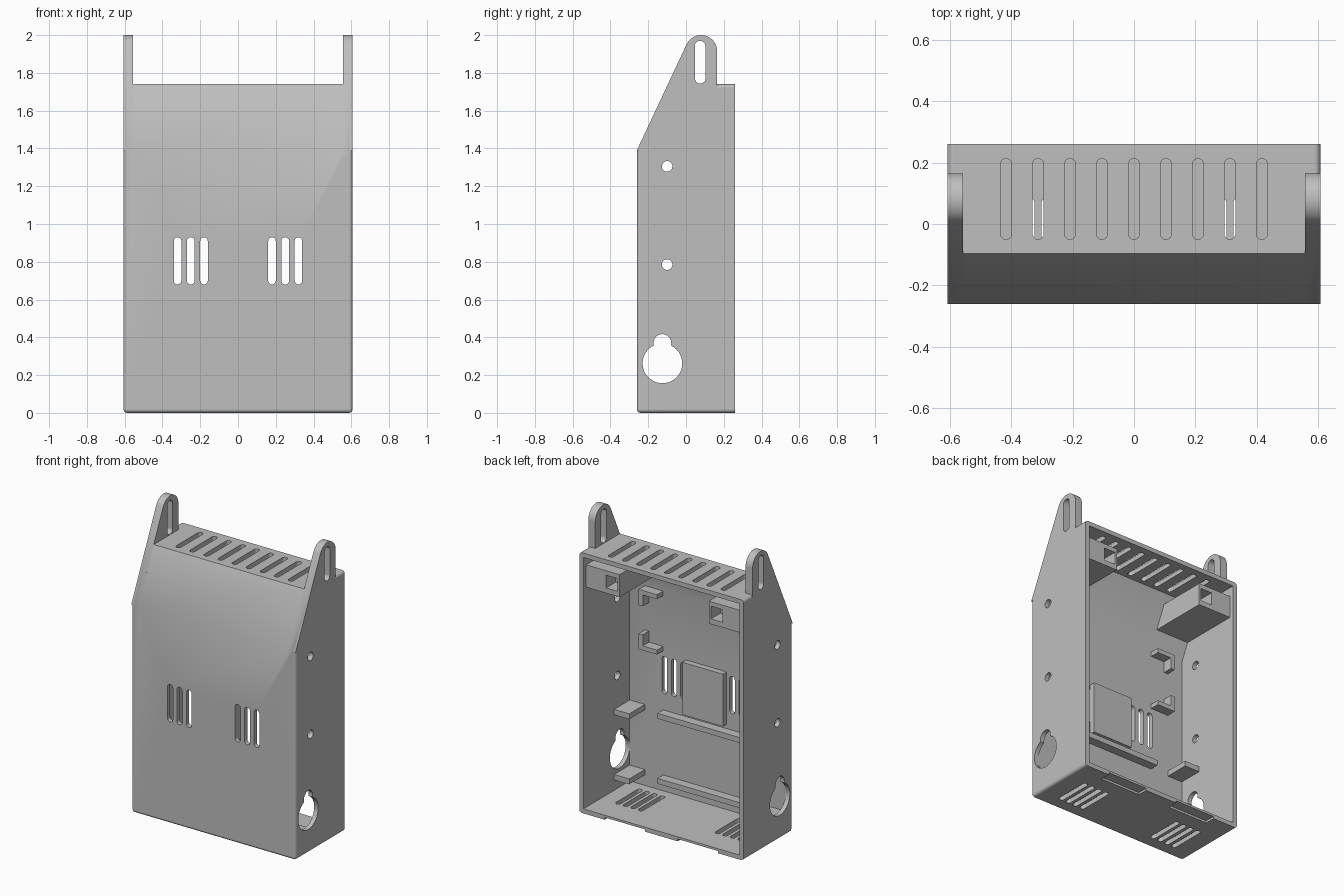
import bpy, bmesh, math
from mathutils import Vector

cube = bpy.data.objects.get("Cube")
if cube:
    bpy.data.objects.remove(cube, do_unlink=True)

# One grey plastic for everything
grey = bpy.data.materials.new("grey plastic")
grey.use_nodes = True
COLOUR = (0.52, 0.52, 0.52, 1)
grey.diffuse_color = COLOUR
bsdf = next(n for n in grey.node_tree.nodes if n.type == 'BSDF_PRINCIPLED')
bsdf.inputs["Base Color"].default_value = COLOUR

W, Y, H, T = 0.607, 0.26, 1.74, 0.03      # half width, half depth, height, wall
BEND, SLOPE = 1.39, 0.469                 # start and run of the sloped front


def front_y(z):
    return -Y + max(0, z - BEND) * SLOPE


def prism(bm, points, axis, a, b):
    """Extrude a 2D profile along an axis from a to b."""
    place = {'x': lambda p, h: (h, p[0], p[1]),
             'y': lambda p, h: (p[0], h, p[1]),
             'z': lambda p, h: (p[0], p[1], h)}[axis]
    face = bm.faces.new([bm.verts.new(place(p, a)) for p in points])
    out = bmesh.ops.extrude_face_region(bm, geom=[face])
    verts = [g for g in out['geom'] if isinstance(g, bmesh.types.BMVert)]
    shift = Vector(place((0, 0), b)) - Vector(place((0, 0), a))
    bmesh.ops.translate(bm, verts=verts, vec=shift)


def box(bm, x, y, z):
    prism(bm, [(x[0], y[0]), (x[1], y[0]), (x[1], y[1]), (x[0], y[1])], 'z', z[0], z[1])


def arc(cx, cy, r, a0, a1, n):
    return [(cx + r * math.cos(math.radians(a0 + (a1 - a0) * i / n)),
             cy + r * math.sin(math.radians(a0 + (a1 - a0) * i / n))) for i in range(n + 1)]


def slot(cx, lo, hi, r):
    """Rounded slot running along the second profile axis."""
    return arc(cx, hi - r, r, 0, 180, 10) + arc(cx, lo + r, r, 180, 360, 10)


def make(name, bm):
    bmesh.ops.recalc_face_normals(bm, faces=bm.faces)
    mesh = bpy.data.meshes.new(name)
    bm.to_mesh(mesh)
    bm.free()
    mesh.materials.append(grey)
    obj = bpy.data.objects.new(name, mesh)
    bpy.context.collection.objects.link(obj)
    return obj


def boolean(obj, bm, operation):
    """Apply a boolean with a temporary tool mesh."""
    tool = make("tool", bm)
    tool.hide_render = True
    mod = obj.modifiers.new("cut", 'BOOLEAN')
    mod.operation, mod.solver, mod.object = operation, 'EXACT', tool
    deps = bpy.context.evaluated_depsgraph_get()
    mesh = bpy.data.meshes.new_from_object(obj.evaluated_get(deps))
    obj.modifiers.clear()
    obj.data = mesh
    bpy.data.objects.remove(tool, do_unlink=True)


# Outer shell with rounded bottom and side edges
bm = bmesh.new()
prism(bm, [(-Y, 0), (Y, 0), (Y, H), (front_y(H), H), (-Y, BEND)], 'x', -W, W)
rounded = []
for e in bm.edges:
    a, b = e.verts[0].co, e.verts[1].co
    side = abs(a.x - b.x) < 1e-4 and not (a.y > 0.25 and b.y > 0.25)
    bottom_front = max(a.z, b.z) < 0.01 and max(a.y, b.y) < -0.25
    if side or bottom_front:
        rounded.append(e)
bmesh.ops.bevel(bm, geom=rounded, offset=0.02, segments=4, profile=0.5, affect='EDGES')
case = make("enclosure_case", bm)

# Hanging ears, flush with the sides
bm = bmesh.new()
ear = [(-Y, BEND), (0.165, BEND)] + arc(0.08, 1.915, 0.085, 0, 155, 16)
prism(bm, ear, 'x', 0.556, W)
prism(bm, ear, 'x', -W, -0.556)
boolean(case, bm, 'UNION')

# Hollow interior, open at the back
bm = bmesh.new()
inner_top = H - T
prism(bm, [(-Y + T, T), (0.4, T), (0.4, inner_top),
           (front_y(inner_top) + T * 1.1, inner_top), (-Y + T, BEND - 0.007)],
      'x', -W + T, W - T)
boolean(case, bm, 'DIFFERENCE')

# Vents, side holes, ear slots and rear floor recesses
bm = bmesh.new()
for i in range(9):
    prism(bm, slot(-0.416 + 0.104 * i, -0.05, 0.213, 0.018), 'z', 1.69, 1.8)
keyhole = arc(-0.125, 0.262, 0.105, 116, 424, 32) + arc(-0.125, 0.37, 0.047, -15, 195, 16)
for s in (1, -1):
    lo, hi = sorted((s * 0.53, s * 0.66))
    prism(bm, keyhole, 'x', lo, hi)
    for z in (0.785, 1.305):
        prism(bm, arc(-0.1, z, 0.028, 0, 345, 23), 'x', lo, hi)
    prism(bm, slot(0.075, 1.743, 1.97, 0.028), 'x', lo, hi)
    for x in (0.18, 0.25, 0.32):
        prism(bm, slot(s * x, 0.68, 0.93, 0.02), 'y', -0.3, -0.2)
    for i in range(4):
        prism(bm, slot(s * (0.284 + 0.056 * i), -0.17, 0.085, 0.017), 'z', -0.05, 0.06)
    box(bm, sorted((s * 0.12, s * 0.42)), (0.19, 0.3), (-0.05, 0.015))
boolean(case, bm, 'DIFFERENCE')

# Interior fittings start slightly inside the front panel
IN = -Y + T - 0.01
parts = [case]

bm = bmesh.new()
box(bm, (-0.14, 0.16), (IN, -0.19), (0.60, 0.95))
parts.append(make("raised_pad", bm))

for label, z in (("lower", 0.10), ("upper", 0.535)):
    bm = bmesh.new()
    box(bm, (-0.33, 0.33), (IN, -0.17), (z, z + 0.036))
    parts.append(make(label + "_rail", bm))

for side, s in (("left", 1), ("right", -1)):
    def span(a, b):
        return sorted((s * a, s * b))

    for label, z in (("lower", 0.10), ("upper", 0.535)):
        bm = bmesh.new()
        box(bm, span(0.465, 0.585), (IN, -0.065), (z, z + 0.036))
        parts.append(make(f"{side}_{label}_shelf", bm))

    # L-shaped board corner holders
    for label, z, up in (("lower", 0.965, 1), ("upper", 1.365, -1)):
        bm = bmesh.new()
        a, b, t = s * 0.465, s * 0.33, s * 0.435
        prism(bm, [(a, z), (b, z), (b, z + up * 0.03), (t, z + up * 0.03),
                   (t, z + up * 0.105), (a, z + up * 0.105)], 'y', IN, -0.165)
        parts.append(make(f"{side}_{label}_corner_holder", bm))

    # Fixing block with a square pocket in the top corner
    bm = bmesh.new()
    prism(bm, [(0.23, 1.5), (0.23, 1.65), (-0.12, 1.65), (-0.19, 1.5)],
          'x', *span(0.33, 0.585))
    block = make(f"{side}_fixing_block", bm)
    bm = bmesh.new()
    box(bm, span(0.345, 0.43), (0.13, 0.3), (1.535, 1.62))
    boolean(block, bm, 'DIFFERENCE')
    parts.append(block)

# Smooth curves, keep hard edges
bpy.ops.object.select_all(action='DESELECT')
for obj in parts:
    obj.select_set(True)
bpy.context.view_layer.objects.active = case
bpy.ops.object.shade_smooth_by_angle(angle=math.radians(30))
weighted = case.modifiers.new("even shading", 'WEIGHTED_NORMAL')
weighted.keep_sharp = True
